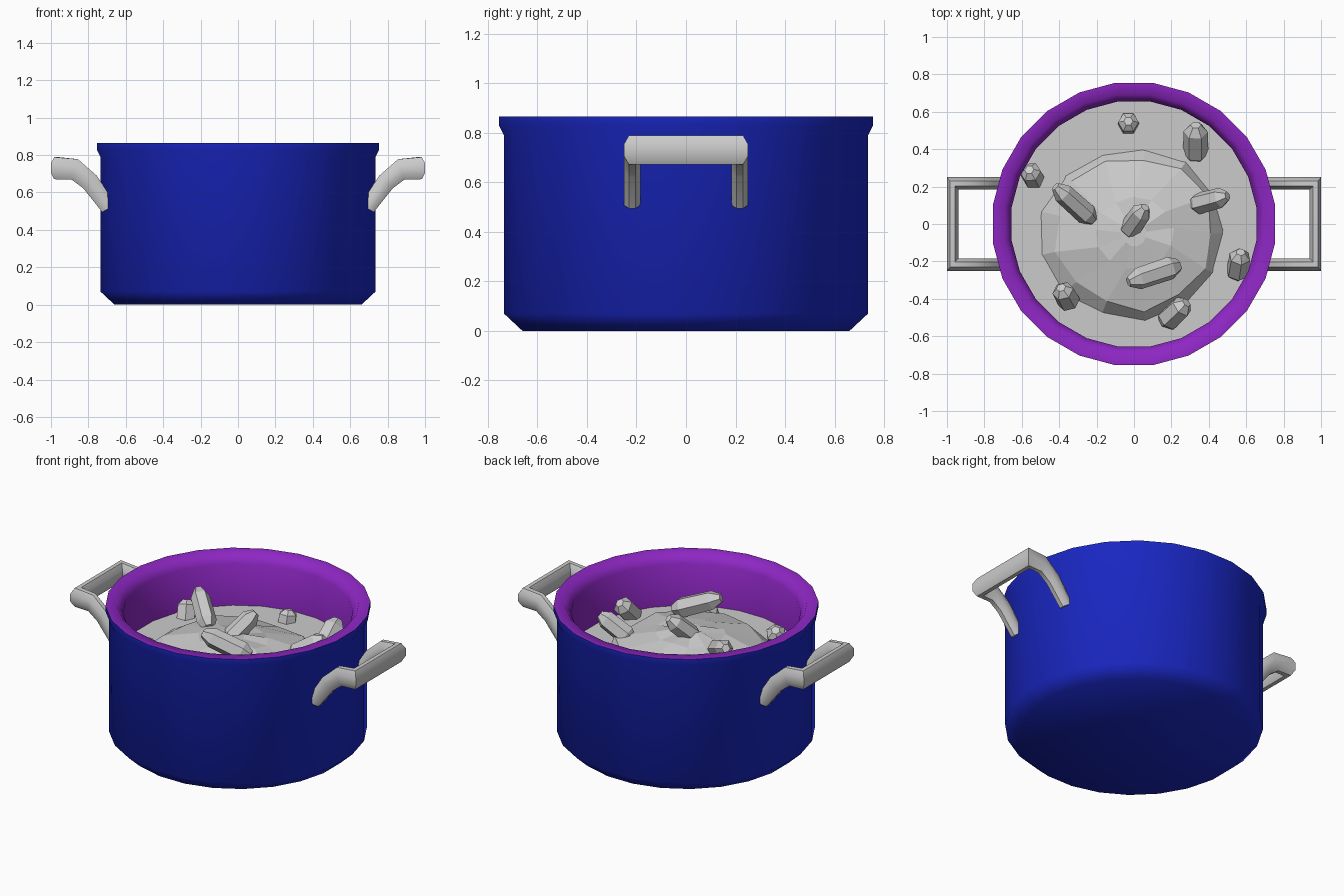
import bpy, bmesh, math, random
from mathutils import Vector

if "Cube" in bpy.data.objects:
    bpy.data.objects.remove(bpy.data.objects["Cube"])

random.seed(4)


def material(name, color):
    m = bpy.data.materials.new(name)
    m.diffuse_color = color
    m.use_nodes = True
    m.node_tree.nodes["Principled BSDF"].inputs["Base Color"].default_value = m.diffuse_color
    return m


def finish(name, bm, smooth=None, mats=()):
    bmesh.ops.recalc_face_normals(bm, faces=bm.faces)
    me = bpy.data.meshes.new(name)
    bm.to_mesh(me)
    bm.free()
    for m in mats:
        me.materials.append(m)
    ob = bpy.data.objects.new(name, me)
    bpy.context.collection.objects.link(ob)
    if smooth:
        bpy.ops.object.select_all(action='DESELECT')
        ob.select_set(True)
        bpy.context.view_layer.objects.active = ob
        bpy.ops.object.shade_smooth_by_angle(angle=math.radians(smooth))
    return ob


def loft(bm, rings, cap_start=True, cap_end=True):
    """Bridge rings of points; returns the faces of each band."""
    vs = [[bm.verts.new(p) for p in r] for r in rings]
    n = len(vs[0])
    bands = []
    for a, b in zip(vs, vs[1:]):
        bands.append([bm.faces.new((a[i], a[(i + 1) % n], b[(i + 1) % n], b[i]))
                      for i in range(n)])
    if cap_start:
        bm.faces.new(vs[0][::-1])
    if cap_end:
        bm.faces.new(vs[-1])
    return bands


SIDES = 24


def circle(r, z):
    # r is the distance to the flats, which lie on the axes
    r /= math.cos(math.pi / SIDES)
    return [Vector((r * math.cos((i + .5) * math.tau / SIDES),
                    r * math.sin((i + .5) * math.tau / SIDES), z)) for i in range(SIDES)]


# Pot shell: blue outside, purple rim and inside
blue = material("blue_enamel", (0.01, 0.02, 0.55, 1))
purple = material("purple_enamel", (0.27, 0.02, 0.55, 1))
profile = [(.66, 0), (.735, .07), (.735, .79), (.755, .83), (.755, .865),
           (.69, .865), (.655, .81), (.655, .53)]
bm = bmesh.new()
for k, band in enumerate(loft(bm, [circle(*p) for p in profile], cap_end=False)):
    for f in band:
        f.material_index = int(k >= 4)
finish("pot", bm, 60, (blue, purple))

# Flat surface of the contents
bm = bmesh.new()
bm.faces.new([bm.verts.new(p) for p in circle(.655, .547)])
finish("contents_surface", bm).data.polygons[0].use_smooth = False

# Faceted mound in the middle
bm = bmesh.new()
N = 13
rings = []
for r, z in ((.50, .54), (.43, .605), (.21, .665), (.07, .685)):
    ring = []
    for i in range(N):
        a = (i + .3 * (r < .3)) * math.tau / N
        q = r * random.uniform(.94, 1.05)
        ring.append(Vector((q * math.cos(a), -.05 + q * math.sin(a) * .95,
                            z + (random.uniform(-.012, .012) if z > .55 else 0))))
    rings.append(ring)
loft(bm, rings, cap_start=False)
finish("mound", bm)

# Crystals: hexagonal prisms with tapered ends, given by base, tip and radius
crystals = [
    ((-.03, .52, .48), (-.03, .55, .61), .058),
    ((.33, .35, .50), (.33, .53, .65), .068),
    ((-.22, .02, .645), (-.42, .20, .77), .058),
    ((-.04, -.05, .635), (.06, .09, .79), .058),
    ((.24, -.22, .68), (-.03, -.31, .79), .062),
    ((.31, .10, .59), (.50, .15, .72), .058),
    ((.55, -.28, .52), (.57, -.15, .66), .062),
    ((-.34, -.43, .54), (-.39, -.34, .67), .062),
    ((.16, -.53, .52), (.28, -.42, .63), .064),
    ((-.53, .23, .50), (-.56, .29, .63), .060),
]
for k, (base, tip, rad) in enumerate(crystals):
    base, tip = Vector(base), Vector(tip)
    q = (tip - base).to_track_quat('Z', 'Y')
    rings = []
    for t, s in ((0, .55), (.17, 1), (.8, .95), (1, .42)):
        rings.append([base.lerp(tip, t) + q @ Vector((rad * s * math.cos(i * math.pi / 3 + k),
                                                      rad * s * math.sin(i * math.pi / 3 + k), 0))
                      for i in range(6)])
    bm = bmesh.new()
    loft(bm, rings)
    finish(f"crystal_{k + 1}", bm)

# Handles: octagonal bar swept from wall to wall
# each station: centre, lateral half-width vector, thickness half vector
half = [((.69, .217, .515), (0, .033, 0), (-.036, 0, .020)),
        ((.79, .217, .655), (0, .033, 0), (-.036, 0, .034)),
        ((.872, .217, .723), (0, .033, 0), (-.016, 0, .055)),
        ((.97, .217, .73), (.031, .033, 0), (0, 0, .059))]


def flip_y(v):
    return (v[0], -v[1], v[2])


stations = half + [tuple(flip_y(v) for v in s) for s in reversed(half)]
for sx, name in ((1, "right_handle"), (-1, "left_handle")):
    rings = []
    for idx, (c, lat, up) in enumerate(stations):
        c, lat, up = Vector(c), Vector(lat), Vector(up)
        ring = []
        for i in range(8):
            a = (i + .5) * math.tau / 8
            side = math.cos(a) / math.cos(math.pi / 8)
            p = c + lat * side + up * (math.sin(a) / math.cos(math.pi / 8))
            ring.append(Vector((p.x * sx, p.y, p.z)))
        rings.append(ring)
    bm = bmesh.new()
    loft(bm, rings)
    finish(name, bm, 50)
